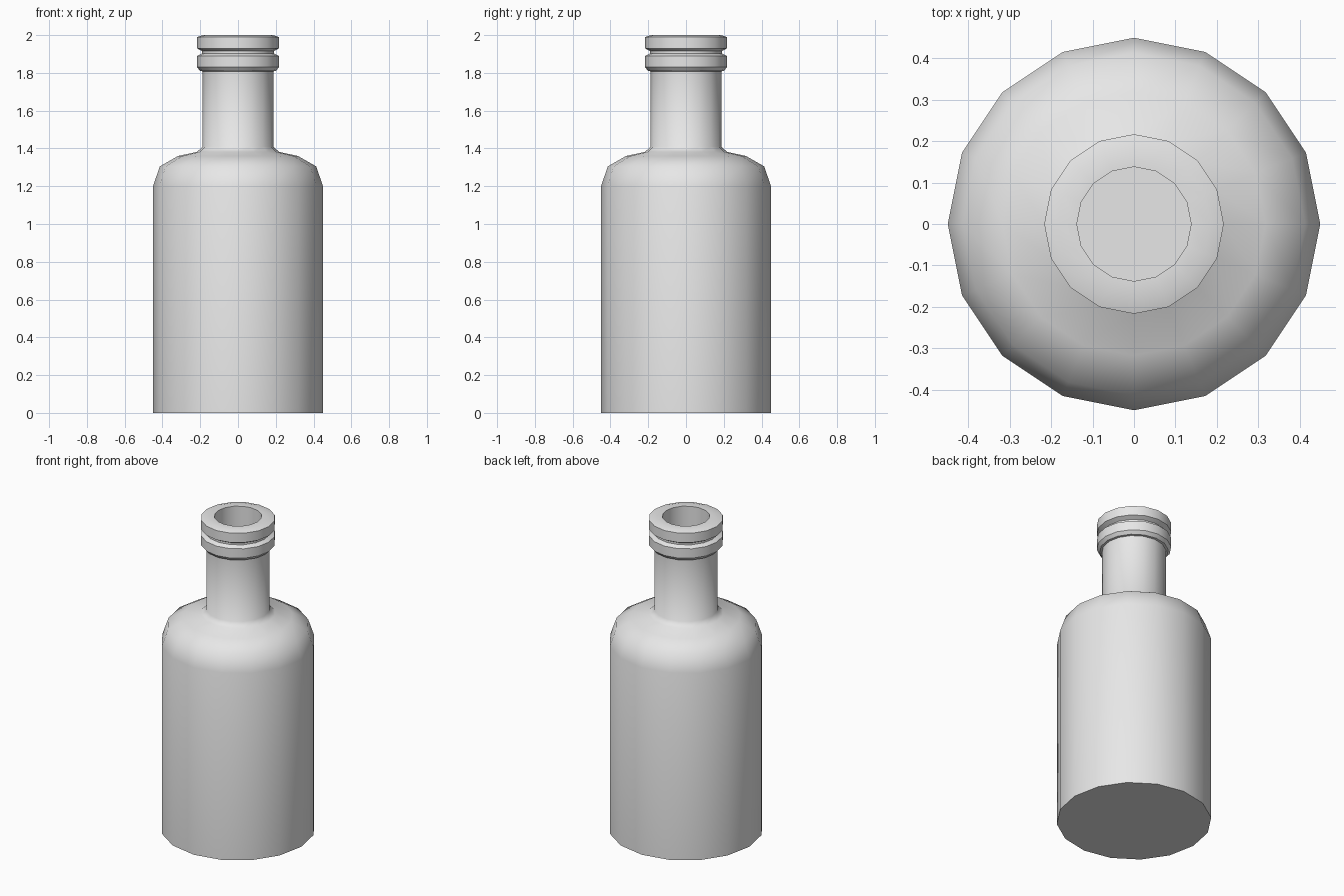
import bpy, bmesh
from math import cos, sin, tau

cube = bpy.data.objects.get("Cube")
if cube:
    bpy.data.objects.remove(cube, do_unlink=True)

SIDES = 16

grey = bpy.data.materials.new("plain grey")
grey.use_nodes = True
grey.diffuse_color = (0.8, 0.8, 0.8, 1)
grey.node_tree.nodes["Principled BSDF"].inputs["Base Color"].default_value = (0.8, 0.8, 0.8, 1)


def lathe(name, profile, cap_start=False, cap_end=False):
    """Spin (radius, height, is_sharp) points around z, keeping chosen rings crisp."""
    bm = bmesh.new()
    rings = []
    for r, z, _ in profile:
        rings.append([bm.verts.new((r * cos(tau * i / SIDES), r * sin(tau * i / SIDES), z))
                      for i in range(SIDES)])
    for low, high in zip(rings, rings[1:]):
        for i in range(SIDES):
            j = (i + 1) % SIDES
            bm.faces.new((low[i], low[j], high[j], high[i])).smooth = True
    if cap_start:
        bm.faces.new(rings[0][::-1])
    if cap_end:
        bm.faces.new(rings[-1])
    for ring, (_, _, sharp) in zip(rings, profile):
        if sharp:
            for i in range(SIDES):
                bm.edges.get((ring[i], ring[(i + 1) % SIDES])).smooth = False
    mesh = bpy.data.meshes.new(name)
    bm.to_mesh(mesh)
    bm.free()
    mesh.materials.append(grey)
    obj = bpy.data.objects.new(name, mesh)
    bpy.context.collection.objects.link(obj)
    return obj


# Body, rounded shoulder and neck
lathe("bottle_body", [
    (0.45, 0, True), (0.45, 1.2, False), (0.414, 1.305, False),
    (0.318, 1.36, False), (0.217, 1.382, False), (0.187, 1.41, False),
    (0.187, 1.81, True)], cap_start=True)

# Grooved mouth ring with the bore running down the neck
lathe("mouth_ring", [
    (0.187, 1.808, True), (0.2, 1.81, True), (0.217, 1.83, True),
    (0.217, 1.89, True), (0.19, 1.903, True), (0.19, 1.915, True),
    (0.217, 1.93, True), (0.217, 1.99, True), (0.185, 2.0, False),
    (0.138, 2.0, True), (0.138, 1.4, True)], cap_end=True)
